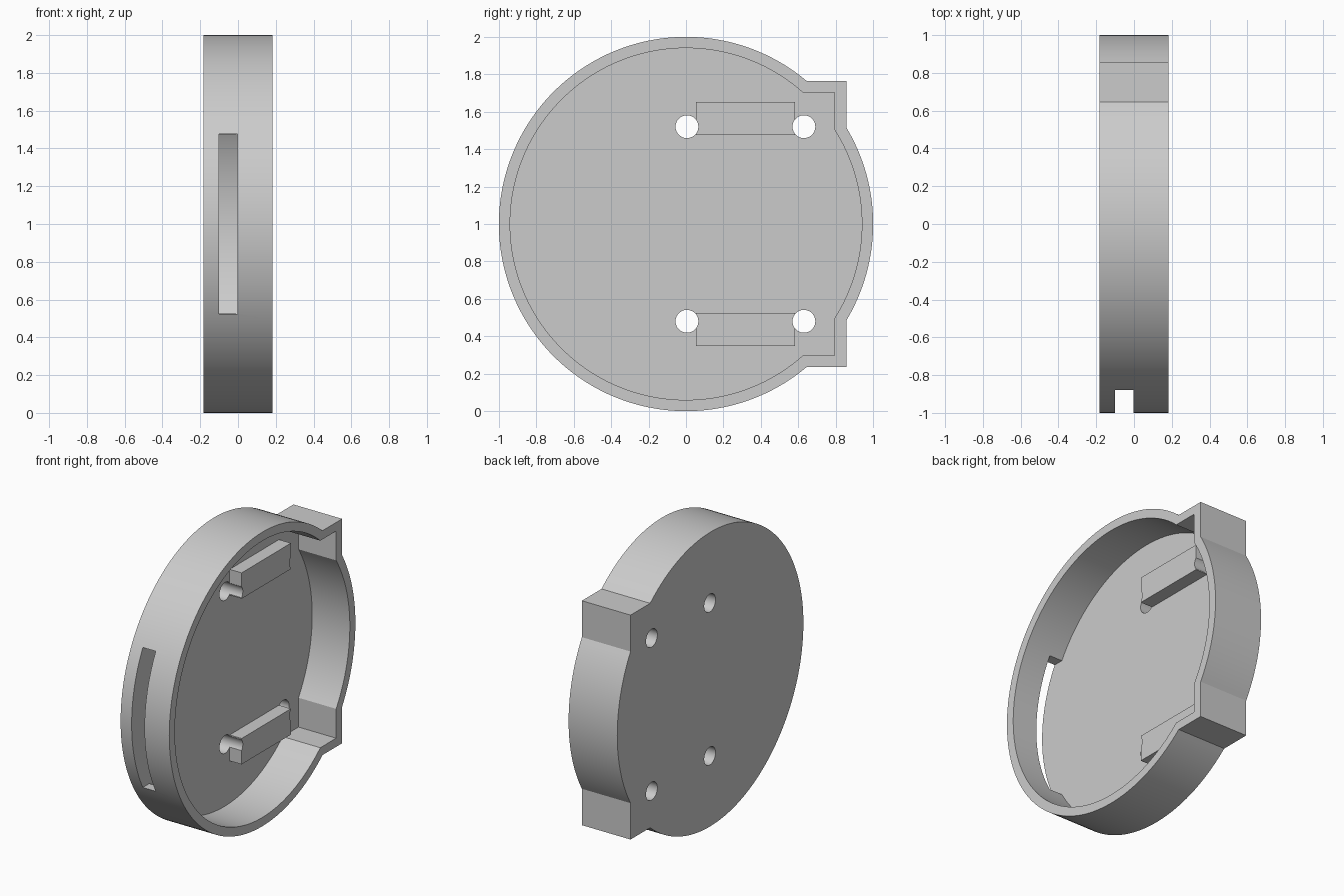
import bpy
import bmesh
from math import asin, acos, cos, sin, pi, sqrt, radians

cube = bpy.data.objects.get("Cube")
if cube:
    bpy.data.objects.remove(cube, do_unlink=True)

BACK, FLOOR, RIM = -0.183, -0.1, 0.183
MID = 1.0  # height of the disc centre

grey = bpy.data.materials.new("plain_grey")
grey.use_nodes = True
colour = (0.6, 0.6, 0.6, 1)
grey.diffuse_color = colour
grey.node_tree.nodes["Principled BSDF"].inputs["Base Color"].default_value = colour


def arc(radius, start, end, steps):
    return [(radius * cos(start + (end - start) * i / steps),
             radius * sin(start + (end - start) * i / steps))
            for i in range(steps + 1)]


def outline(radius, reach, half):
    """Circle with a square-cornered bump towards the back (y, z)."""
    a, b = asin(half / radius), acos(reach / radius)
    return (arc(radius, a, 2 * pi - a, 120) + [(reach, -half)]
            + arc(radius, -b, b, 32) + [(reach, half)])


def prism(name, points, x0, x1):
    """Extrude a (y, z) profile along x."""
    bm = bmesh.new()
    base = bm.faces.new([bm.verts.new((x0, y, z + MID)) for y, z in points])
    top = bmesh.ops.extrude_face_region(bm, geom=[base])["geom"]
    verts = [v for v in top if isinstance(v, bmesh.types.BMVert)]
    bmesh.ops.translate(bm, verts=verts, vec=(x1 - x0, 0, 0))
    bmesh.ops.recalc_face_normals(bm, faces=bm.faces)
    mesh = bpy.data.meshes.new(name)
    bm.to_mesh(mesh)
    bm.free()
    mesh.materials.append(grey)
    obj = bpy.data.objects.new(name, mesh)
    bpy.context.collection.objects.link(obj)
    return obj


def rect(y0, y1, z0, z1):
    return [(y0, z0), (y1, z0), (y1, z1), (y0, z1)]


def cut(obj, cutter):
    mod = obj.modifiers.new(cutter.name, "BOOLEAN")
    mod.operation, mod.solver, mod.object = "DIFFERENCE", "EXACT", cutter
    cutter.hide_render = True
    cutter.hide_set(True)


# Shallow round case, its hollow and the slot through the front wall
case = prism("case", outline(1, 0.857, 0.763), BACK, RIM)
cut(case, prism("hollow_cutter", outline(0.94, 0.793, 0.704), FLOOR, RIM + 0.1))
cut(case, prism("slot_cutter", rect(-1.1, -0.7, -0.476, 0.476), FLOOR, -0.003))

# Mounting bars, with screw holes that nick their ends
bars = []
for side, label in ((1, "upper"), (-1, "lower")):
    z0, z1 = sorted((side * 0.475, side * 0.651))
    bar = prism(label + "_bar", rect(0.053, 0.583, z0, z1), FLOOR, -0.01)
    bars.append(bar)
    for y, place in ((0.005, "front"), (0.63, "back")):
        ring = [(y + p, side * 0.52 + q) for p, q in arc(0.061, 0, 2 * pi, 40)[:-1]]
        hole = prism(f"{label}_{place}_hole_cutter", ring, BACK - 0.1, RIM)
        cut(case, hole)
        cut(bar, hole)

# Bake the cuts and smooth the curved walls
for obj in [case] + bars:
    bpy.ops.object.select_all(action="DESELECT")
    obj.select_set(True)
    bpy.context.view_layer.objects.active = obj
    for mod in list(obj.modifiers):
        bpy.ops.object.modifier_apply(modifier=mod.name)
    bpy.ops.object.shade_smooth_by_angle(angle=radians(20))

for obj in list(bpy.data.objects):
    if obj.name.endswith("_cutter"):
        bpy.data.objects.remove(obj, do_unlink=True)
